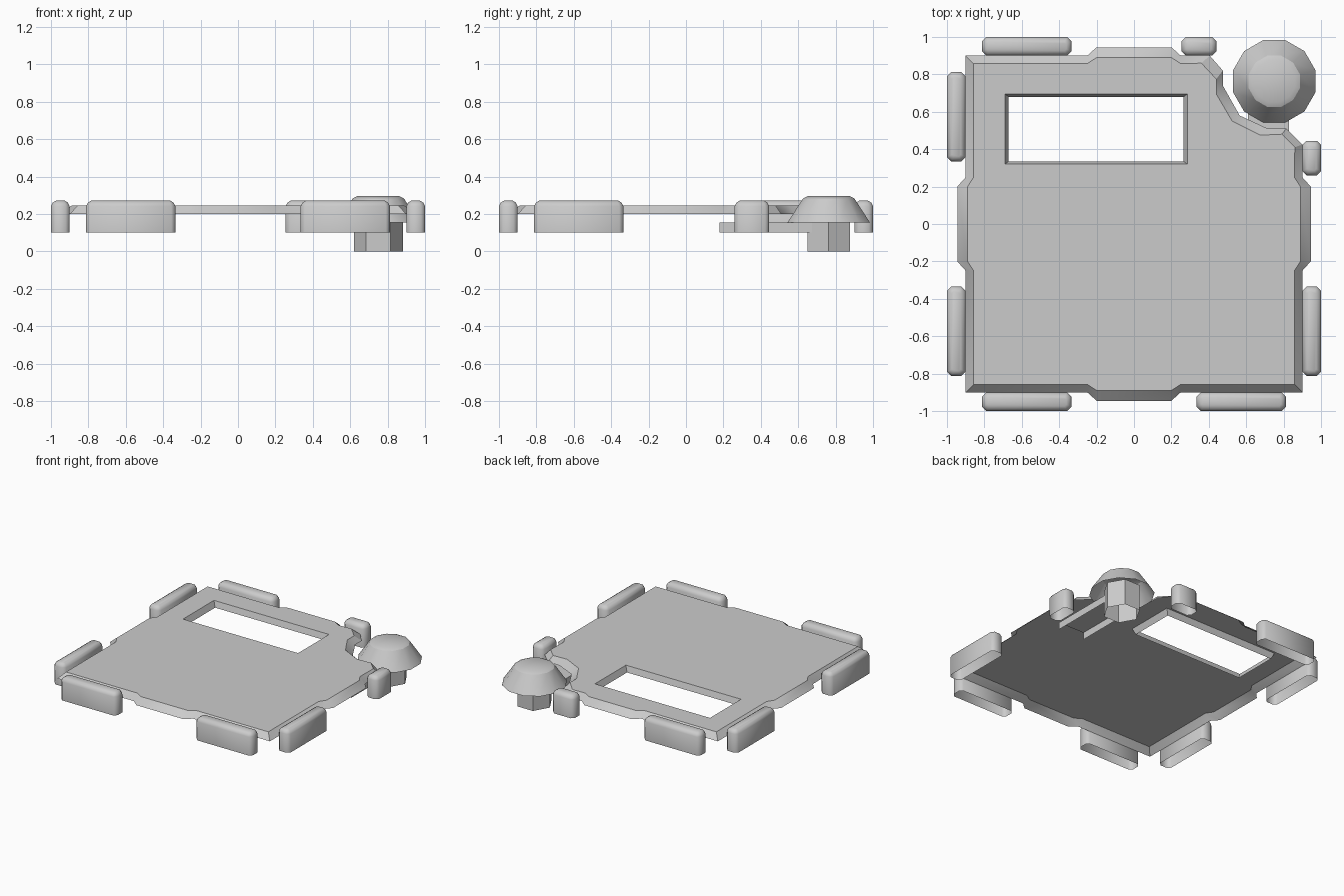
import bpy, bmesh, math

if "Cube" in bpy.data.objects:
    bpy.data.objects.remove(bpy.data.objects["Cube"])


def ring_shell(name, rings, cap=True, smooth=50, hole=None):
    """Skin stacked (points, z) rings, open at the bottom; optional hole rings cut the cap."""
    bm = bmesh.new()

    def skin(stack):
        prev, edges = None, []
        for pts, z in stack:
            cur = [bm.verts.new((x, y, z)) for x, y in pts]
            n = len(cur)
            if prev:
                for i in range(n):
                    j = (i + 1) % n
                    bm.faces.new((prev[i], prev[j], cur[j], cur[i]))
            prev = cur
        n = len(prev)
        for i in range(n):
            a, b = prev[i], prev[(i + 1) % n]
            edges.append(bm.edges.get((a, b)) or bm.edges.new((a, b)))
        return prev, edges

    top, edges = skin(rings)
    if hole:
        _, inner = skin(hole)
        bmesh.ops.triangle_fill(bm, use_beauty=True, edges=edges + inner, normal=(0, 0, 1))
    elif cap:
        bm.faces.new(top)
    bmesh.ops.recalc_face_normals(bm, faces=bm.faces)
    if cap and sum(f.normal.z * f.calc_area() for f in bm.faces) < 0:
        bmesh.ops.reverse_faces(bm, faces=bm.faces)
    mesh = bpy.data.meshes.new(name)
    bm.to_mesh(mesh)
    bm.free()
    ob = bpy.data.objects.new(name, mesh)
    bpy.context.collection.objects.link(ob)
    if smooth:
        bpy.ops.object.select_all(action='DESELECT')
        ob.select_set(True)
        bpy.context.view_layer.objects.active = ob
        bpy.ops.object.shade_smooth_by_angle(angle=math.radians(smooth))
    return ob


def polygon(cx, cy, r, n, turn=0.0):
    return [(cx + r * math.cos(turn + math.tau * i / n),
             cy + r * math.sin(turn + math.tau * i / n)) for i in range(n)]


def rect(x0, x1, y0, y1):
    return [(x0, y0), (x1, y0), (x1, y1), (x0, y1)]


def cut_rect(x0, x1, y0, y1, c):
    return [(x0 + c, y0), (x1 - c, y0), (x1, y0 + c), (x1, y1 - c),
            (x1 - c, y1), (x0 + c, y1), (x0, y1 - c), (x0, y0 + c)]


def plate_outline(edge, bump, notch):
    """Square with a shallow tab on every side and a notched back right corner."""
    side = [(-edge, -edge), (-.25, -edge), (-.2, -bump), (.2, -bump), (.25, -edge)]
    pts = []
    for k in range(4):
        c, s = round(math.cos(k * math.pi / 2)), round(math.sin(k * math.pi / 2))
        quarter = [(x * c - y * s, x * s + y * c) for x, y in side]
        if k == 2:
            quarter = notch + quarter[1:]
        pts += quarter
    return pts


# Floor plate: thin sloped shell with a rectangular opening
low_notch = [(.9, .425), (.815, .51), (.715, .51), (.565, .58), (.475, .74), (.475, .82), (.405, .9)]
high_notch = [(.86, .41), (.79, .48), (.675, .475), (.525, .55), (.44, .695), (.44, .775), (.36, .86)]
ring_shell("floor_plate",
           [(plate_outline(.9, .945, low_notch), .2), (plate_outline(.857, .89, high_notch), .245)],
           smooth=30,
           hole=[(rect(-.67, .265, .335, .68), .2), (rect(-.69, .285, .32, .695), .245)])


# Bumpers around the edge
def bumper(name, x0, x1, y0, y1):
    ring_shell(name, [(cut_rect(x0, x1, y0, y1, .022), .1),
                      (cut_rect(x0, x1, y0, y1, .022), .242),
                      (cut_rect(x0 + .01, x1 - .01, y0 + .01, y1 - .01, .018), .261),
                      (cut_rect(x0 + .026, x1 - .026, y0 + .026, y1 - .026, .01), .271)])


A, B = .335, .812
bumper("bumper_front_left", -B, -A, -1, -.9)
bumper("bumper_front_right", A, B, -1, -.9)
bumper("bumper_left_front", -1, -.9, -B, -A)
bumper("bumper_left_back", -1, -.9, A, B)
bumper("bumper_right_front", .9, 1, -B, -A)
bumper("bumper_right_back_short", .9, 1, .26, .445)
bumper("bumper_back_left", -B, -A, .9, 1)
bumper("bumper_back_right_short", .255, .44, .9, 1)

# Corner post: hexagonal tube under a twelve-sided cap
CX, CY = .75, .763
ring_shell("corner_post", [(polygon(CX, CY, .131, 6), 0), (polygon(CX, CY, .131, 6), .2)],
           cap=False, smooth=0)
T = math.pi / 12
ring_shell("post_cap", [(polygon(CX, CY, .228, 12, T), .155),
                        (polygon(CX, CY, .142, 12, T), .283),
                        (polygon(CX, CY, .115, 12, T), .296)], smooth=29)

# Support arm: inverted channel from under the plate to the post
bm = bmesh.new()
rows = [[bm.verts.new((x, y, z)) for x, z in ((.61, .1), (.61, .155), (.83, .155), (.83, .1))]
        for y in (.18, .68)]
for i in range(3):
    bm.faces.new((rows[0][i], rows[1][i], rows[1][i + 1], rows[0][i + 1])[::-1])
mesh = bpy.data.meshes.new("support_arm")
bmesh.ops.recalc_face_normals(bm, faces=bm.faces)
bm.to_mesh(mesh)
bm.free()
bpy.context.collection.objects.link(bpy.data.objects.new("support_arm", mesh))
